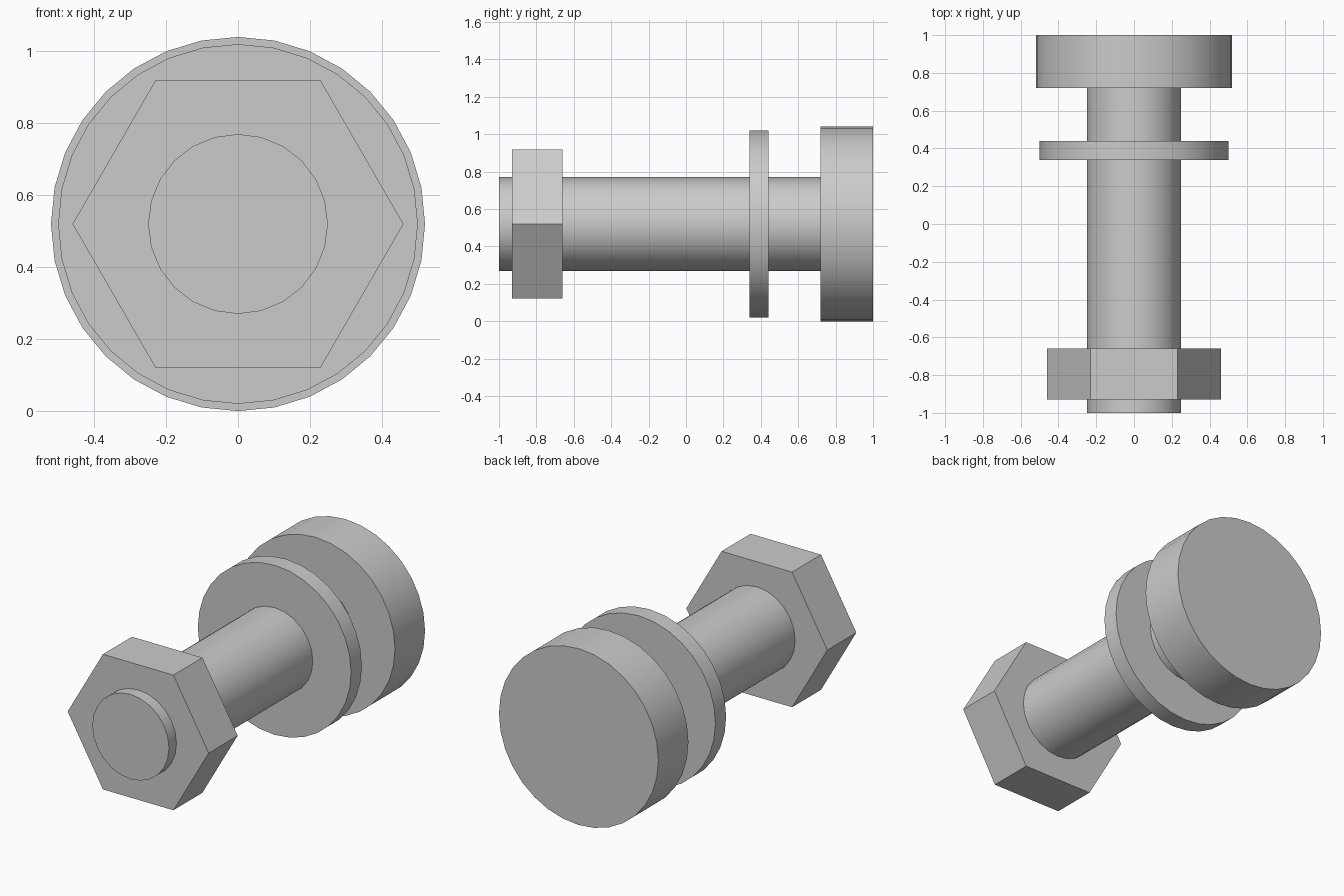
import bpy
from math import pi, radians

if "Cube" in bpy.data.objects:
    bpy.data.objects.remove(bpy.data.objects["Cube"], do_unlink=True)

AXIS_HEIGHT = 0.52

# Single plain steel colour
steel = bpy.data.materials.new("steel_grey")
steel.use_nodes = True
color = (0.6, 0.6, 0.6, 1)
steel.diffuse_color = color
steel.node_tree.nodes["Principled BSDF"].inputs["Base Color"].default_value = color


def prism(name, sides, radius, y0, y1, spin=0, smooth=True):
    """Closed prism lying along y, one corner pointing up when spin is 0."""
    bpy.ops.mesh.primitive_cylinder_add(
        vertices=sides, radius=radius, depth=y1 - y0,
        location=(0, (y0 + y1) / 2, AXIS_HEIGHT), rotation=(pi / 2, spin, 0))
    ob = bpy.context.object
    ob.name = name
    ob.data.materials.append(steel)
    bpy.ops.object.transform_apply(location=False, rotation=True, scale=False)
    if smooth:
        bpy.ops.object.shade_smooth_by_angle(angle=radians(30))
    return ob


# Bolt: shank and round head
prism("shank", 24, 0.25, -1, 0.73)
prism("round_head", 32, 0.52, 0.72, 1)

# Washer and hex nut threaded on the shank
prism("washer", 32, 0.5, 0.34, 0.44)
prism("hex_nut", 6, 0.46, -0.93, -0.66, spin=pi / 6, smooth=False)
